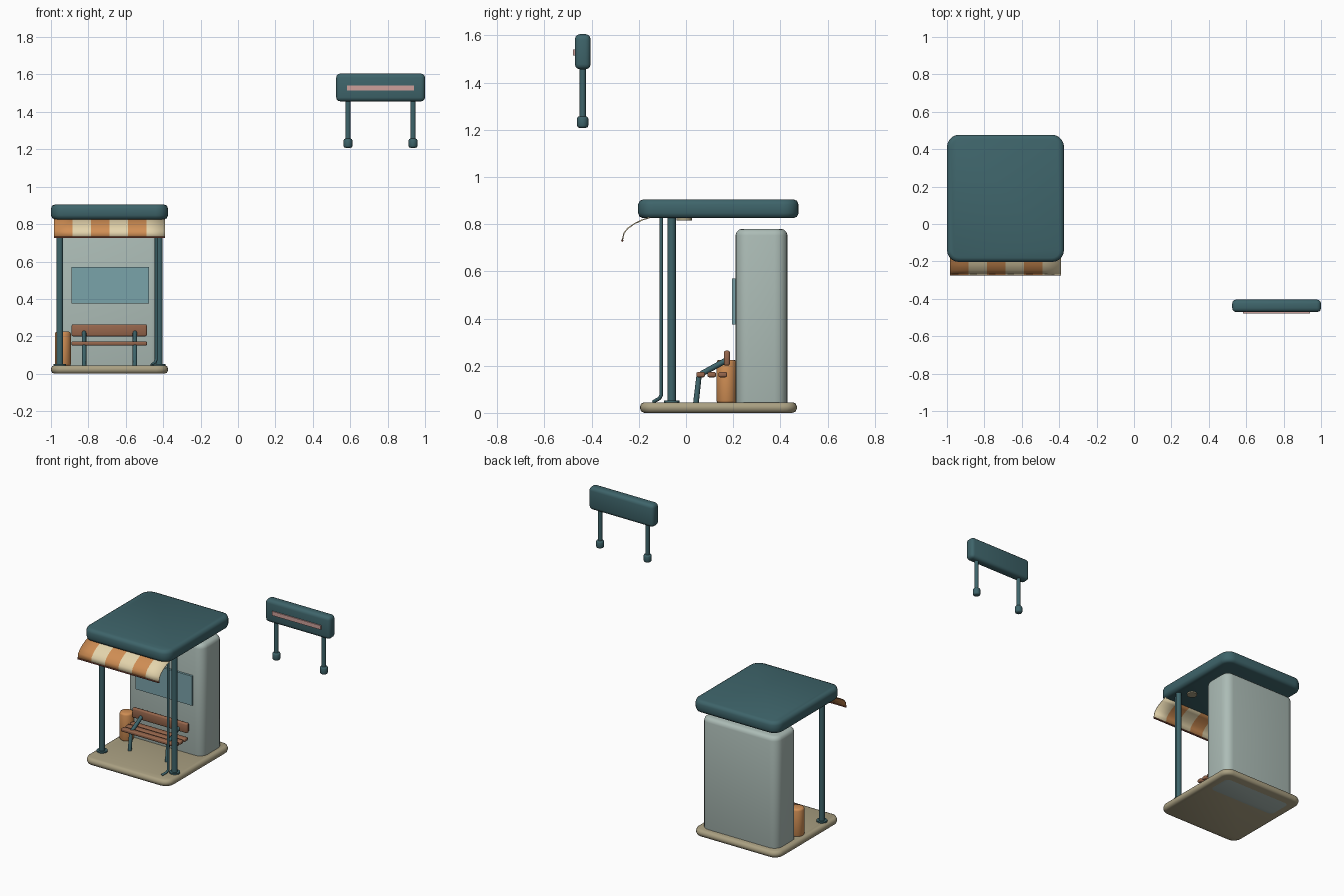
import bpy, bmesh, math
from mathutils import Vector

cube = bpy.data.objects.get("Cube")
if cube:
    bpy.data.objects.remove(cube, do_unlink=True)


def material(name, *srgb):
    lin = [((c / 255 + 0.055) / 1.055) ** 2.4 for c in srgb] + [1.0]
    m = bpy.data.materials.new(name)
    m.use_nodes = True
    m.diffuse_color = lin
    bsdf = m.node_tree.nodes["Principled BSDF"]
    bsdf.inputs["Base Color"].default_value = lin
    bsdf.inputs["Roughness"].default_value = 0.8
    return m


TEAL = material("dark teal", 62, 100, 106)
TAN = material("tan stone", 170, 160, 130)
GREY = material("pale grey green", 172, 188, 182)
GLASS = material("blue glass", 122, 163, 170)
WOOD = material("brown wood", 150, 102, 76)
ORANGE = material("orange", 208, 142, 84)
CREAM = material("cream", 228, 212, 172)
PINK = material("dusty pink", 205, 160, 155)
RUST = material("rust brown", 125, 68, 52)


def finish(name, bm, mats, angle=50):
    bmesh.ops.recalc_face_normals(bm, faces=bm.faces)
    mesh = bpy.data.meshes.new(name)
    bm.to_mesh(mesh)
    bm.free()
    ob = bpy.data.objects.new(name, mesh)
    bpy.context.collection.objects.link(ob)
    for m in mats:
        mesh.materials.append(m)
    if angle:
        bpy.ops.object.select_all(action="DESELECT")
        ob.select_set(True)
        bpy.context.view_layer.objects.active = ob
        bpy.ops.object.shade_smooth_by_angle(angle=math.radians(angle))
    return ob


def box(name, x, y, z, mat, corner=0, edge=0, seg=2):
    """Box from (min, max) ranges; corner rounds upright edges, edge rounds the rest."""
    bm = bmesh.new()
    bmesh.ops.create_cube(bm, size=1)
    for v in bm.verts:
        v.co = Vector(r[0] if c < 0 else r[1] for c, r in zip(v.co, (x, y, z)))
    if corner:
        upright = [e for e in bm.edges if abs(e.verts[0].co.z - e.verts[1].co.z) > 1e-4]
        bmesh.ops.bevel(bm, geom=upright, offset=corner, segments=5,
                        profile=0.5, affect="EDGES")
    if edge:
        rim = [e for e in bm.edges if not corner
               or abs(e.verts[0].co.z - e.verts[1].co.z) < 1e-4]
        bmesh.ops.bevel(bm, geom=rim, offset=edge, segments=seg,
                        profile=0.5, affect="EDGES")
    return finish(name, bm, [mat], 50 if edge else 0)


def cylinder(name, x, y, z, r, mat, edge=0, sides=20):
    bm = bmesh.new()
    bmesh.ops.create_cone(bm, cap_ends=True, segments=sides, radius1=r, radius2=r,
                          depth=z[1] - z[0])
    bmesh.ops.translate(bm, verts=bm.verts, vec=(x, y, sum(z) / 2))
    if edge:
        rim = [e for e in bm.edges if abs(e.verts[0].co.z - e.verts[1].co.z) < 1e-4]
        bmesh.ops.bevel(bm, geom=rim, offset=edge, segments=2, profile=0.5, affect="EDGES")
    return finish(name, bm, [mat])


def tube(name, points, r, mat):
    cu = bpy.data.curves.new(name, "CURVE")
    cu.dimensions = "3D"
    cu.bevel_depth = r
    cu.bevel_resolution = 2
    cu.use_fill_caps = True
    sp = cu.splines.new("POLY")
    sp.points.add(len(points) - 1)
    for p, co in zip(sp.points, points):
        p.co = (*co, 1)
    cu.materials.append(mat)
    ob = bpy.data.objects.new(name, cu)
    bpy.context.collection.objects.link(ob)
    bpy.ops.object.select_all(action="DESELECT")
    ob.select_set(True)
    bpy.context.view_layer.objects.active = ob
    bpy.ops.object.convert(target="MESH")
    bpy.ops.object.shade_smooth_by_angle(angle=math.radians(50))


MID = -0.687  # centre line of the shelter

# Platform, back cabinet and roof
box("platform", (-1, -0.374), (-0.195, 0.47), (0.0005, 0.045), TAN, 0.06, 0.018)
box("back_cabinet", (-0.966, -0.408), (0.21, 0.43), (0, 0.78), GREY, 0.055, 0.028, 3)
box("roof", (-1, -0.374), (-0.203, 0.477), (0.825, 0.905), TEAL, 0.065, 0.022)
box("window_panel", (-0.89, -0.475), (0.196, 0.215), (0.375, 0.57), GLASS)

# Front posts with foot flanges, and lamps under the roof
for side, s in (("left", 1), ("right", -1)):
    x = MID + s * 0.266
    cylinder(side + "_post", x, -0.061, (0.04, 0.83), 0.018, TEAL)
    cylinder(side + "_post_flange", x, -0.061, (0.04, 0.053), 0.033, TEAL)
    cylinder(side + "_ceiling_lamp", MID + s * 0.2, -0.008, (0.816, 0.83), 0.033, TAN)

# Drain pipe with a kicked-out foot
tube("drain_pipe", [(-0.438, -0.105, 0.83), (-0.438, -0.105, 0.075),
                    (-0.443, -0.112, 0.062), (-0.462, -0.138, 0.047)], 0.008, TEAL)

# Striped awning: a curved profile swept across, coloured by stripe
PROFILE = [(-0.15, 0.829), (-0.185, 0.818), (-0.218, 0.802), (-0.246, 0.783),
           (-0.263, 0.762), (-0.27, 0.73)]
X0, X1, STRIPES = -0.985, -0.39, 6
bm = bmesh.new()
rows = [[bm.verts.new((X0 + (X1 - X0) * i / STRIPES, y, z)) for y, z in PROFILE]
        for i in range(STRIPES + 1)]
for i in range(STRIPES):
    for j in range(len(PROFILE) - 1):
        f = bm.faces.new((rows[i][j], rows[i][j + 1], rows[i + 1][j + 1], rows[i + 1][j]))
        f.material_index = i % 2
awning = finish("awning", bm, [ORANGE, CREAM])
solid = awning.modifiers.new("thickness", "SOLIDIFY")
solid.thickness = 0.005
solid.offset = 0
tube("awning_trim", [(X0, -0.27, 0.73), (X1, -0.27, 0.73)], 0.005, RUST)

# Bench: three seat slats, a back board and two bent legs
for i in range(3):
    y = 0.044 + i * 0.047
    box(f"bench_slat_{i + 1}", (-0.89, -0.487), (y, y + 0.036), (0.151, 0.173), WOOD, 0, 0.006)
box("bench_back", (-0.89, -0.487), (0.16, 0.186), (0.2, 0.264), WOOD, 0, 0.008)
for side, x in (("left", -0.551), ("right", -0.823)):
    tube(side + "_bench_leg", [(x, 0.042, 0.04), (x, 0.055, 0.156),
                               (x, 0.07, 0.168), (x, 0.176, 0.226)], 0.012, TEAL)

# Litter bin
cylinder("litter_bin", -0.936, 0.172, (0.04, 0.225), 0.043, ORANGE, 0.012, 24)

# Free-standing sign board
box("sign_board", (0.525, 1.0), (-0.471, -0.404), (1.456, 1.605), TEAL, 0, 0.022, 3)
box("sign_strip", (0.583, 0.94), (-0.478, -0.47), (1.514, 1.541), PINK)
for side, x in (("left", 0.936), ("right", 0.588)):
    cylinder(side + "_sign_leg", x, -0.438, (1.23, 1.47), 0.0135, TEAL, 0, 16)
    cylinder(side + "_sign_foot", x, -0.438, (1.208, 1.257), 0.024, TEAL, 0.01, 16)
